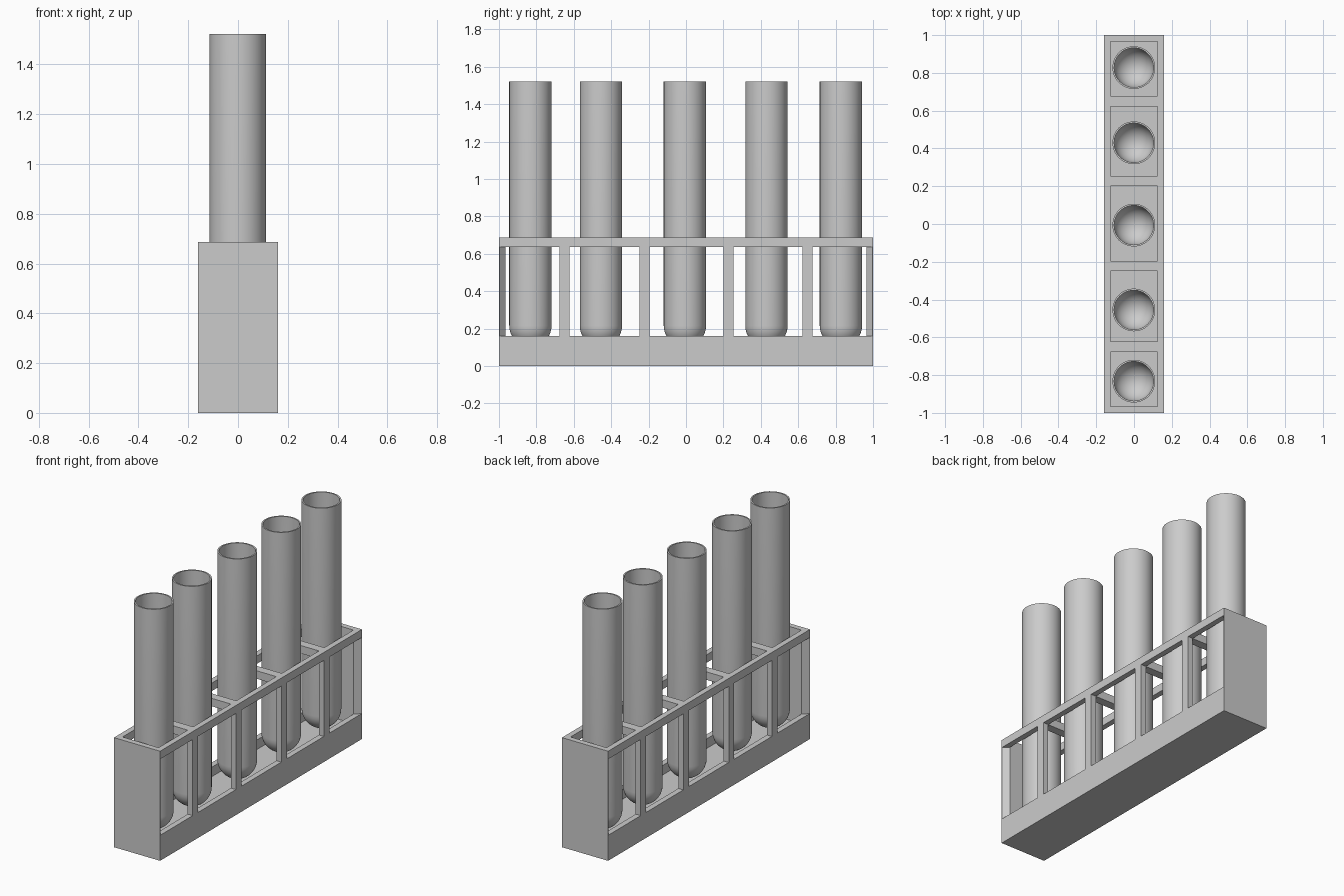
import bpy, bmesh, math

cube = bpy.data.objects.get("Cube")
if cube:
    bpy.data.objects.remove(cube, do_unlink=True)

# Single plain grey
grey = bpy.data.materials.new("plain grey")
grey.use_nodes = True
colour = (0.6, 0.6, 0.6, 1)
grey.diffuse_color = colour
grey.node_tree.nodes["Principled BSDF"].inputs["Base Color"].default_value = colour

HALF_X, HALF_Y, HEIGHT = 0.16, 1.0, 0.687
WALL = 0.035
BASE_TOP, FLOOR, RAIL_BOTTOM = 0.16, 0.10, 0.637
DIVIDERS = [-0.65, -0.222, 0.228, 0.65]
POST = 0.054
TUBE_Y = [-0.832, -0.455, -0.006, 0.43, 0.828]


def prism(name, outline, z0, z1):
    """Extrude an xy outline from z0 to z1."""
    bm = bmesh.new()
    face = bm.faces.new([bm.verts.new((x, y, z0)) for x, y in outline])
    new = bmesh.ops.extrude_face_region(bm, geom=[face])["geom"]
    for v in new:
        if isinstance(v, bmesh.types.BMVert):
            v.co.z = z1
    bmesh.ops.recalc_face_normals(bm, faces=bm.faces)
    mesh = bpy.data.meshes.new(name)
    bm.to_mesh(mesh)
    bm.free()
    mesh.materials.append(grey)
    obj = bpy.data.objects.new(name, mesh)
    bpy.context.collection.objects.link(obj)
    return obj


def rect(hx, y0, y1):
    return [(-hx, y0), (hx, y0), (hx, y1), (-hx, y1)]


def select(obj):
    bpy.ops.object.select_all(action='DESELECT')
    obj.select_set(True)
    bpy.context.view_layer.objects.active = obj


def cut(obj, cutter):
    cutter.hide_render = True
    mod = obj.modifiers.new("cut", 'BOOLEAN')
    mod.operation = 'DIFFERENCE'
    mod.solver = 'EXACT'
    mod.object = cutter
    select(obj)
    bpy.ops.object.modifier_apply(modifier=mod.name)
    bpy.data.objects.remove(cutter, do_unlink=True)


# Rack: one block, hollowed out
rack = prism("rack", rect(HALF_X, -HALF_Y, HALF_Y), 0, HEIGHT)
inner_x, inner_y = HALF_X - WALL, HALF_Y - WALL
cut(rack, prism("chamber_cutter", rect(inner_x, -inner_y, inner_y), FLOOR, RAIL_BOTTOM))

# Openings in the top and windows in both sides, one per bay
starts = [-inner_y] + [d + POST / 2 for d in DIVIDERS]
ends = [d - POST / 2 for d in DIVIDERS] + [inner_y]
for i, (y0, y1) in enumerate(zip(starts, ends)):
    cut(rack, prism("opening_cutter", rect(inner_x, y0, y1), RAIL_BOTTOM - 0.1, HEIGHT + 0.1))
    # End walls are mitred out to the corners
    flare0 = 0.033 if i == 0 else 0
    flare1 = 0.033 if i == len(starts) - 1 else 0
    outline = [(inner_x, y0), (HALF_X, y0 - flare0), (HALF_X + 0.1, y0 - flare0),
               (HALF_X + 0.1, y1 + flare1), (HALF_X, y1 + flare1), (inner_x, y1)]
    outline += [(-x, y) for x, y in reversed(outline)]
    cut(rack, prism("window_cutter", outline, BASE_TOP, RAIL_BOTTOM))


# Test tubes: open cylinders with round bottoms and a thin wall
def tube(name, y, outer=0.113, inner=0.104, top=1.522, centre=0.215):
    def wall(r):
        steps = [i * math.pi / 20 for i in range(11)]
        return [(r * math.sin(a), centre - r * math.cos(a)) for a in steps] + [(r, top)]

    profile = wall(outer) + wall(inner)[::-1]
    bm = bmesh.new()
    verts = [bm.verts.new((r, 0, z)) for r, z in profile]
    edges = [bm.edges.new(pair) for pair in zip(verts, verts[1:])]
    bmesh.ops.spin(bm, geom=verts + edges, axis=(0, 0, 1), cent=(0, 0, 0),
                   angle=math.tau, steps=48)
    bmesh.ops.remove_doubles(bm, verts=bm.verts, dist=0.0005)
    bmesh.ops.recalc_face_normals(bm, faces=bm.faces)
    mesh = bpy.data.meshes.new(name)
    bm.to_mesh(mesh)
    bm.free()
    mesh.materials.append(grey)
    obj = bpy.data.objects.new(name, mesh)
    obj.location = (-0.001, y, 0)
    bpy.context.collection.objects.link(obj)
    select(obj)
    bpy.ops.object.shade_smooth_by_angle(angle=math.radians(35))


for n, y in enumerate(TUBE_Y, 1):
    tube(f"test_tube_{n}", y)
